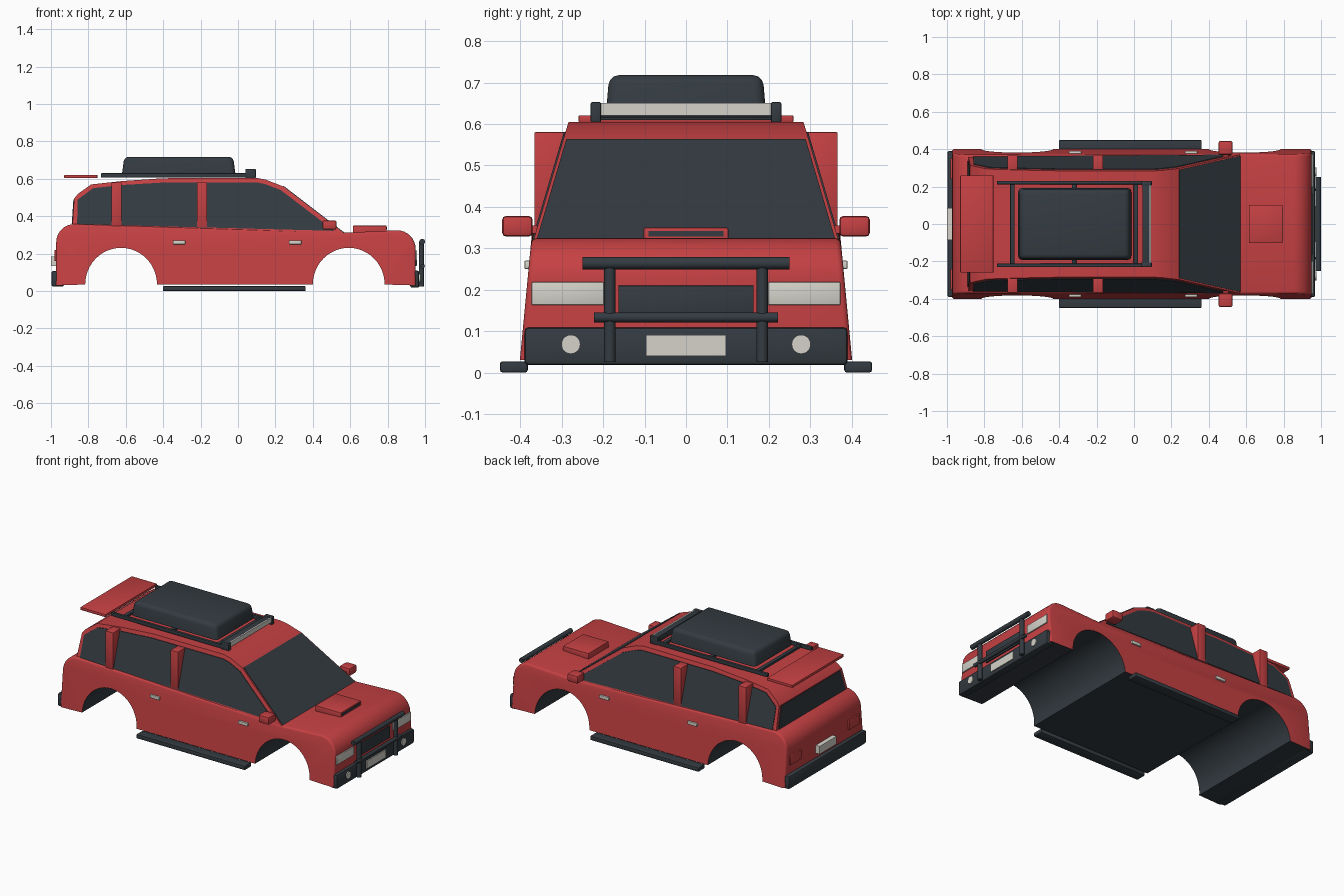
import bpy, bmesh, math
from mathutils import Vector

if "Cube" in bpy.data.objects:
    bpy.data.objects.remove(bpy.data.objects["Cube"])


def material(name, rgb):
    m = bpy.data.materials.new(name)
    m.diffuse_color = (*rgb, 1)
    m.use_nodes = True
    m.node_tree.nodes["Principled BSDF"].inputs["Base Color"].default_value = m.diffuse_color
    return m


RED = material("red_paint", (0.56, 0.052, 0.056))
DARK = material("dark_trim", (0.034, 0.044, 0.053))
LIGHT = material("light_lens", (0.66, 0.65, 0.59))


def finish(name, bm, mats, smooth=True):
    bmesh.ops.recalc_face_normals(bm, faces=bm.faces)
    me = bpy.data.meshes.new(name)
    bm.to_mesh(me)
    bm.free()
    for m in mats:
        me.materials.append(m)
    ob = bpy.data.objects.new(name, me)
    bpy.context.collection.objects.link(ob)
    if smooth:
        bpy.ops.object.select_all(action='DESELECT')
        ob.select_set(True)
        bpy.context.view_layer.objects.active = ob
        bpy.ops.object.shade_smooth_by_angle(angle=math.radians(32))
    return ob


def solid(loop_a, loop_b):
    """Closed solid between two matching outlines."""
    bm = bmesh.new()
    a = [bm.verts.new(p) for p in loop_a]
    b = [bm.verts.new(p) for p in loop_b]
    bm.faces.new(a)
    bm.faces.new(b[::-1])
    n = len(a)
    for i in range(n):
        j = (i + 1) % n
        bm.faces.new((a[i], b[i], b[j], a[j]))
    bmesh.ops.recalc_face_normals(bm, faces=bm.faces)
    return bm


def box(name, lo, hi, mat, bevel=0.0, seg=2):
    bm = bmesh.new()
    bmesh.ops.create_cube(bm, size=1)
    for v in bm.verts:
        v.co = Vector([(l + h) / 2 + c * (h - l) for l, h, c in zip(lo, hi, v.co)])
    if bevel:
        bmesh.ops.bevel(bm, geom=bm.edges[:], offset=bevel, segments=seg,
                        profile=0.5, affect='EDGES')
    return finish(name, bm, [mat])


def rod(name, p, q, r, mat, sides=16):
    p, q = Vector(p), Vector(q)
    bm = bmesh.new()
    bmesh.ops.create_cone(bm, cap_ends=True, segments=sides, radius1=r, radius2=r,
                          depth=(q - p).length)
    rot = (q - p).to_track_quat('Z', 'Y')
    for v in bm.verts:
        v.co = rot @ v.co + (p + q) / 2
    return finish(name, bm, [mat])


def arc(cx, cz, rx, rz, a0, a1, n):
    return [(cx + rx * math.cos(math.radians(a0 + (a1 - a0) * i / n)),
             cz + rz * math.sin(math.radians(a0 + (a1 - a0) * i / n)))
            for i in range(n + 1)]


def body_w(z):
    return 0.401 - 0.095 * (z - 0.03)


def cabin_w(z):
    return 0.365 - 0.296 * (z - 0.33)


# Lower body: side outline with wheel arches, dark underneath
outline = (arc(-0.875, 0.26, 0.097, 0.098, 180, 90, 8) + [(0.57, 0.312)]
           + arc(0.85, 0.225, 0.1, 0.1, 90, 0, 8) + [(0.95, 0.03)]
           + arc(0.592, 0.035, 0.192, 0.196, 0, 180, 24)
           + arc(-0.625, 0.035, 0.192, 0.196, 0, 180, 24) + [(-0.973, 0.03)])
bm = solid([(x, body_w(z), z) for x, z in outline],
           [(x, -body_w(z), z) for x, z in outline])
for f in bm.faces:
    side = len(f.verts) > 4
    c = f.calc_center_median()
    under = not side and c.z < 0.24 and -0.96 < c.x < 0.94
    f.material_index = 1 if under else 0
rim = [e for e in bm.edges if any(len(f.verts) > 4 for f in e.link_faces)
       and all(f.material_index == 0 for f in e.link_faces)]
bmesh.ops.bevel(bm, geom=rim, offset=0.013, segments=3, profile=0.5, affect='EDGES')
finish("lower_body", bm, [RED, DARK])

# Cabin
roofline = [(-0.888, 0.31), (-0.876, 0.495), (-0.855, 0.52), (-0.785, 0.57), (-0.62, 0.588),
            (-0.4, 0.603), (0.1, 0.605), (0.15, 0.595), (0.24, 0.56), (0.568, 0.308)]
bm = solid([(x, cabin_w(z), z) for x, z in roofline],
           [(x, -cabin_w(z), z) for x, z in roofline])
finish("cabin", bm, [RED])

# Side windows
glass = [(-0.86, 0.358), (-0.858, 0.488), (-0.775, 0.55), (-0.62, 0.567), (-0.4, 0.58),
         (0.1, 0.581), (0.145, 0.572), (0.228, 0.54), (0.515, 0.322)]
for s, side in ((1, "left"), (-1, "right")):
    bm = solid([(x, s * (cabin_w(z) + 0.004), z) for x, z in glass],
               [(x, s * (cabin_w(z) - 0.004), z) for x, z in glass])
    finish(side + "_side_window", bm, [DARK], False)


def end_window(name, bottom, top, edge):
    """Glass plate lying on a sloped end of the cabin."""
    (x0, z0), (x1, z1) = bottom, top
    n = Vector((z1 - z0, 0, x0 - x1)).normalized() * 0.004
    if n.x * x0 < 0:
        n = -n
    w0, w1 = cabin_w(z0) - edge, cabin_w(z1) - edge
    quad = [Vector(p) for p in ((x0, -w0, z0), (x0, w0, z0), (x1, w1, z1), (x1, -w1, z1))]
    finish(name, solid([p + n for p in quad], [p - n for p in quad]), [DARK], False)


end_window("windshield", (0.568, 0.308), (0.24, 0.56), 0.008)
end_window("rear_window", (-0.885, 0.358), (-0.876, 0.49), 0.02)

# Parts mirrored left and right
for s, side in ((1, "left"), (-1, "right")):
    def mbox(name, x0, x1, y0, y1, z0, z1, mat, bevel=0.0):
        ya, yb = sorted((s * y0, s * y1))
        box(f"{side}_{name}", (x0, ya, z0), (x1, yb, z1), mat, bevel)

    for label, x in (("rear", -0.65), ("middle", -0.193)):
        mbox(label + "_pillar", x - 0.027, x + 0.027, 0.28, 0.366, 0.34, 0.58, RED, 0.003)
    mbox("mirror", 0.452, 0.527, 0.37, 0.444, 0.328, 0.378, RED, 0.01)
    mbox("mirror_arm", 0.475, 0.505, 0.34, 0.38, 0.335, 0.355, RED)
    mbox("side_step", -0.402, 0.362, 0.382, 0.449, 0.0, 0.027, DARK, 0.006)
    for label, x in (("rear", -0.315), ("front", 0.306)):
        mbox(label + "_handle", x - 0.033, x + 0.033, 0.37, 0.39, 0.25, 0.27, LIGHT, 0.003)
    mbox("headlight", 0.93, 0.957, 0.198, 0.373, 0.163, 0.218, LIGHT, 0.003)
    mbox("tail_light", -0.982, -0.96, 0.24, 0.35, 0.16, 0.22, RED, 0.002)
    mbox("roof_rail", -0.733, 0.09, 0.212, 0.23, 0.607, 0.63, DARK, 0.003)
    mbox("light_bar_end", 0.04, 0.095, 0.205, 0.23, 0.603, 0.653, DARK, 0.004)
    rod(side + "_fog_light", (0.95, s * 0.278, 0.068), (0.975, s * 0.278, 0.068), 0.023, LIGHT, 24)
    rod(side + "_guard_upright", (0.981, s * 0.184, 0.025), (0.981, s * 0.184, 0.265), 0.014, DARK)

# Front end
box("front_bumper", (0.92, -0.39, 0.018), (0.969, 0.39, 0.109), DARK, 0.01)
box("grille", (0.93, -0.163, 0.135), (0.957, 0.163, 0.21), DARK, 0.002)
box("front_plate", (0.96, -0.097, 0.04), (0.975, 0.097, 0.09), LIGHT)
rod("guard_top_bar", (0.985, -0.25, 0.264), (0.985, 0.25, 0.264), 0.015, DARK)
rod("guard_lower_bar", (0.987, -0.222, 0.133), (0.987, 0.222, 0.133), 0.012, DARK)
box("hood_scoop", (0.615, -0.102, 0.30), (0.795, 0.102, 0.35), RED, 0.004)
box("scoop_intake", (0.79, -0.09, 0.328), (0.797, 0.09, 0.342), DARK)

# Rear end
box("rear_bumper", (-0.998, -0.39, 0.024), (-0.93, 0.39, 0.107), DARK, 0.01)
box("rear_plate", (-1.0, -0.085, 0.135), (-0.965, 0.085, 0.185), LIGHT)
box("spoiler", (-0.929, -0.259, 0.604), (-0.752, 0.259, 0.621), RED, 0.002)

# Roof rack, light bar and cargo box
for i, x in enumerate((-0.65, -0.32, 0.01)):
    box(f"rack_crossbar_{i + 1}", (x - 0.012, -0.22, 0.609), (x + 0.012, 0.22, 0.626), DARK, 0.003)
box("light_bar", (0.045, -0.21, 0.616), (0.085, 0.21, 0.651), DARK, 0.003)
box("light_bar_lens", (0.08, -0.207, 0.62), (0.092, 0.207, 0.65), LIGHT)
bm = bmesh.new()
bmesh.ops.create_cube(bm, size=1)
for v in bm.verts:
    k = 0.96 if v.co.z > 0 else 1.0
    v.co = Vector((-0.317 + v.co.x * 0.606 * k, v.co.y * 0.386 * k, 0.673 + v.co.z * 0.09))
bmesh.ops.bevel(bm, geom=[e for e in bm.edges if max(v.co.z for v in e.verts) > 0.7],
                offset=0.024, segments=3, profile=0.5, affect='EDGES')
finish("cargo_box", bm, [DARK])
